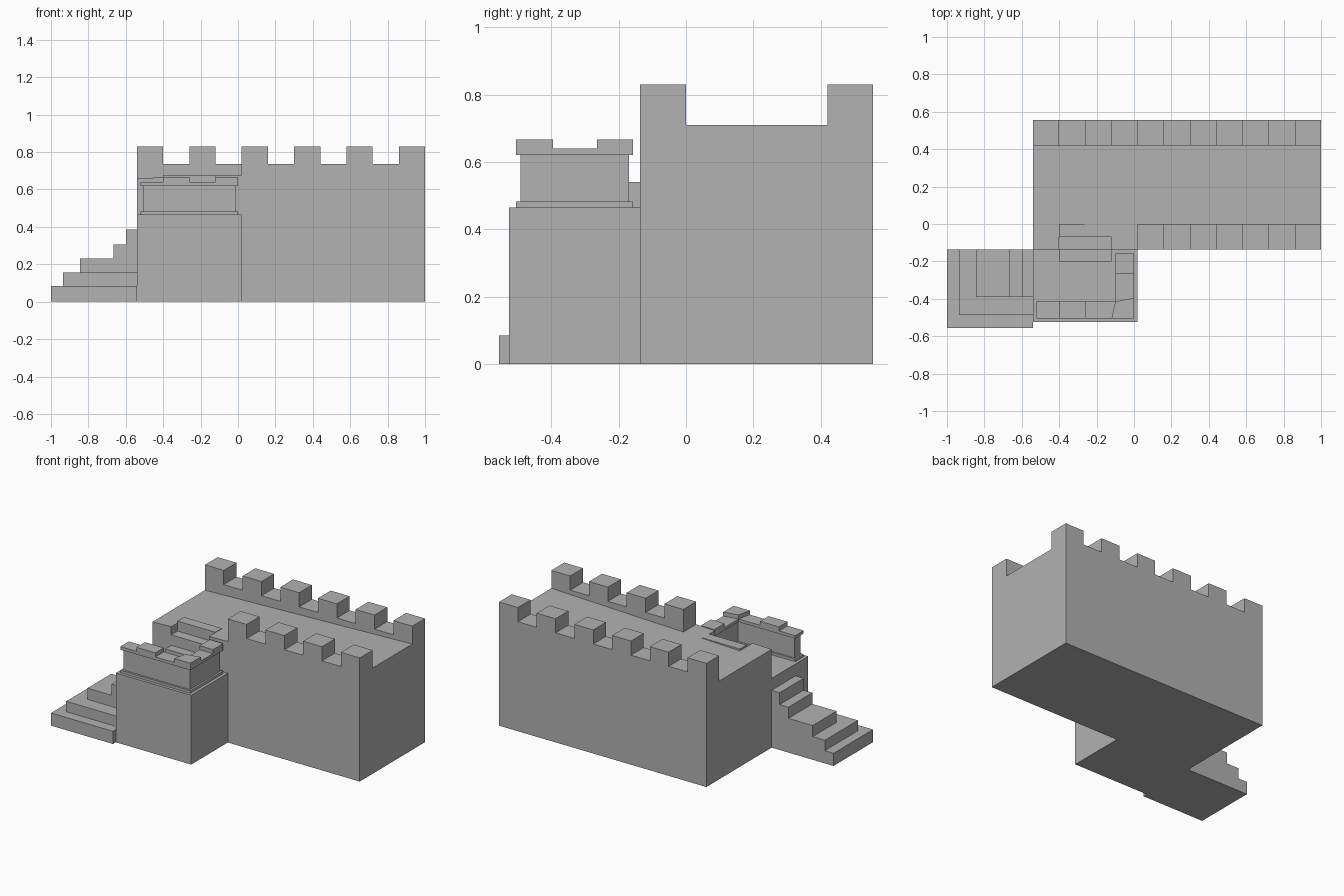
import bpy
import bmesh

cube = bpy.data.objects.get("Cube")
if cube:
    bpy.data.objects.remove(cube, do_unlink=True)

stone = bpy.data.materials.new("grey_stone")
stone.use_nodes = True
GREY = (0.445, 0.445, 0.445, 1)
stone.diffuse_color = GREY
stone.node_tree.nodes["Principled BSDF"].inputs["Base Color"].default_value = GREY


def prism(name, axis, profile, lo, hi):
    """Extrude a 2D profile along an axis; the profile uses the other two axes in order."""
    bm = bmesh.new()

    def place(p, d):
        c = list(p)
        c.insert("xyz".index(axis), d)
        return bm.verts.new(c)

    start = [place(p, lo) for p in profile]
    end = [place(p, hi) for p in profile]
    bm.faces.new(start)
    bm.faces.new(end[::-1])
    for i in range(len(profile)):
        j = (i + 1) % len(profile)
        bm.faces.new((start[i], end[i], end[j], start[j]))
    bmesh.ops.recalc_face_normals(bm, faces=bm.faces)
    mesh = bpy.data.meshes.new(name)
    bm.to_mesh(mesh)
    bm.free()
    mesh.materials.append(stone)
    ob = bpy.data.objects.new(name, mesh)
    bpy.context.scene.collection.objects.link(ob)
    return ob


def box(name, x, y, z):
    return prism(name, "z", [(x[0], y[0]), (x[1], y[0]), (x[1], y[1]), (x[0], y[1])], *z)


LEFT, RIGHT = -0.54, 1.0          # wall ends
FRONT, BACK = -0.137, 0.555       # wall faces
MERLON = 0.14                     # width of merlons and gaps
LANDING = 0.465                   # height of the landing


def floor_z(x):
    return 0.66 + 0.05 * (x - LEFT) / (RIGHT - LEFT)


# Gently sloping walkway
def walkway(name, x0, x1, y0, y1):
    prism(name, "y", [(x0, 0), (x1, 0), (x1, floor_z(x1)), (x0, floor_z(x0))], y0, y1)


walkway("walkway", LEFT, RIGHT, 0, 0.42)
walkway("walkway_front_right_end", LEFT, -0.4, FRONT, 0)
walkway("walkway_front_middle", -0.12, 0.02, FRONT, 0)


# Crenellated walls, each starting and ending on a merlon
def battlement(name, x0, y0, y1):
    count = round((RIGHT - x0) / MERLON)
    pts = [(RIGHT, 0), (x0, 0)]
    for i in range(count):
        z = 0.735 if i % 2 else 0.83
        pts += [(x0 + i * MERLON, z), (x0 + (i + 1) * MERLON, z)]
    prism(name, "y", pts, y0, y1)


battlement("back_wall", LEFT, 0.42, BACK)
battlement("front_wall", 0.02, FRONT, 0)

# Landing block and the three steps up to the walkway
box("landing", (LEFT, 0.02), (-0.525, FRONT), (0, LANDING))
prism("upper_steps", "x", [(0, 0.4), (-0.2, 0.4), (-0.2, 0.54), (FRONT, 0.54),
                           (FRONT, 0.61), (-0.07, 0.61), (-0.07, 0.677), (0, 0.677)],
      -0.4, -0.12)
box("upper_steps_base", (-0.4, -0.12), (FRONT, 0), (0, 0.41))

# Lower staircase; the two bottom steps wrap round the front
for i, (x, y, top) in enumerate([(-1.0, -0.555, 0.085), (-0.935, -0.487, 0.155),
                                 (-0.845, -0.39, 0.23), (-0.665, -0.39, 0.305),
                                 (-0.6, -0.39, 0.385)]):
    bottom = 0 if i == 0 else last
    box(f"lower_step_{i + 1}", (x, LEFT), (y, FRONT), (bottom, top))
    last = top


# Landing parapet: base trim, body and cap follow the same L shape
def parapet_layer(name, inset, z0, z1):
    a, b, w = -0.52 + inset, -0.505 + inset, 0.09 - inset
    r, e = -inset, -0.157 - inset
    prism(name, "z", [(a, b), (r, b), (r, e), (-0.1 + inset, e),
                      (-0.1 + inset, -0.505 + w), (a, -0.505 + w)], z0, z1)


parapet_layer("parapet_trim", 0, LANDING, 0.482)
parapet_layer("parapet_body", 0.013, 0.482, 0.62)
parapet_layer("parapet_cap", 0, 0.62, 0.64)

# Merlons of the landing parapet
box("parapet_front_merlon", (-0.4, -0.26), (-0.505, -0.415), (0.64, 0.667))
box("parapet_side_merlon", (-0.1, 0), (-0.265, -0.157), (0.64, 0.667))
prism("parapet_corner_merlon", "z", [(-0.12, -0.505), (0, -0.505), (0, -0.395), (-0.1, -0.415)],
      0.64, 0.667)
